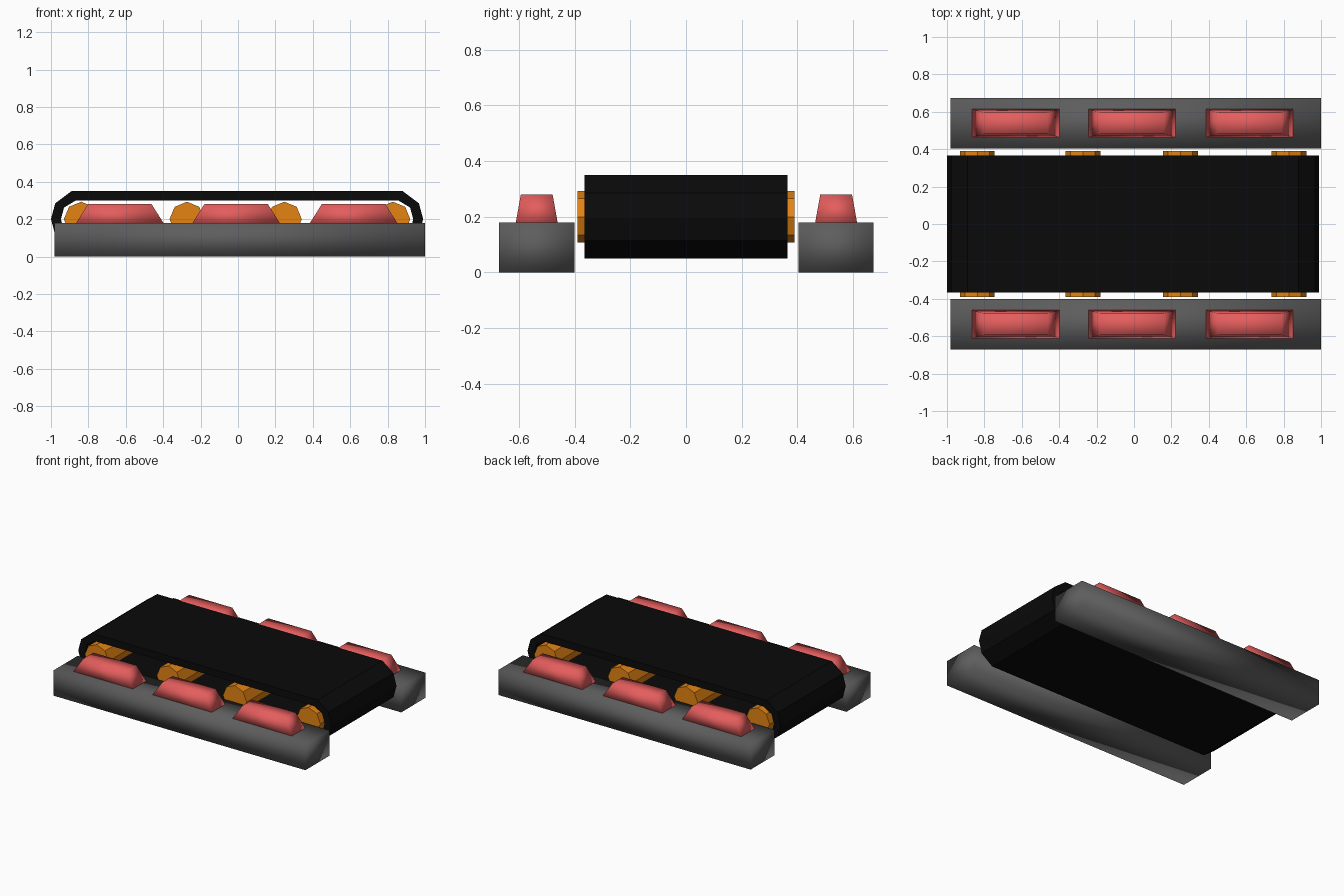
import bpy, bmesh, math
from mathutils import Matrix

if "Cube" in bpy.data.objects:
    bpy.data.objects.remove(bpy.data.objects["Cube"])


def material(name, rgb):
    m = bpy.data.materials.new(name)
    m.diffuse_color = (*rgb, 1)
    m.use_nodes = True
    m.node_tree.nodes["Principled BSDF"].inputs["Base Color"].default_value = m.diffuse_color
    return m


GREY = material("dark grey", (0.11, 0.11, 0.11))
RED = material("red", (0.78, 0.11, 0.11))
ORANGE = material("orange", (0.78, 0.23, 0.007))
BLACK = material("black", (0.003, 0.003, 0.003))


def finish(name, bm, mat, smooth):
    bmesh.ops.recalc_face_normals(bm, faces=bm.faces)
    for f in bm.faces:
        f.smooth = smooth
    me = bpy.data.meshes.new(name)
    bm.to_mesh(me)
    bm.free()
    me.materials.append(mat)
    ob = bpy.data.objects.new(name, me)
    bpy.context.collection.objects.link(ob)
    return ob


def tapered_box(name, x0, x1, y0, y1, z0, z1, mat, inset_x=0.0, inset_y=0.0):
    """Box whose top face is inset in x and y."""
    bm = bmesh.new()
    bmesh.ops.create_cube(bm, size=2)
    for v in bm.verts:
        top = v.co.z > 0
        sx = (x1 - x0) / 2 - (inset_x if top else 0)
        sy = (y1 - y0) / 2 - (inset_y if top else 0)
        v.co = ((x0 + x1) / 2 + v.co.x * sx,
                (y0 + y1) / 2 + v.co.y * sy, z1 if top else z0)
    return finish(name, bm, mat, True)


# Side rails with three raised blocks each
for side, y in (("front", -0.536), ("back", 0.539)):
    tapered_box(side + "_rail", -0.98, 1.0, y - 0.135, y + 0.135, 0, 0.18, GREY)
    for i, x in enumerate((-0.632, -0.01, 0.618)):
        tapered_box(f"{side}_block_{i + 1}", x - 0.233, x + 0.233,
                    y - 0.075, y + 0.075, 0.18, 0.28, RED, 0.063, 0.018)

# Eight-sided rollers running across under the belt
for i, x in enumerate((-0.838, -0.273, 0.248, 0.828)):
    bm = bmesh.new()
    bmesh.ops.create_cone(bm, cap_ends=True, segments=8, radius1=0.093,
                          radius2=0.093, depth=0.78)
    bm.transform(Matrix.Translation((x, 0, 0.2)) @ Matrix.Rotation(math.pi / 2, 4, 'X'))
    finish(f"roller_{i + 1}", bm, ORANGE, False)


# Belt: hollow loop with faceted ends
def loop(end_pts):
    right = [(x - 0.005, 0.2 + z) for x, z in end_pts]
    left = [(-x - 0.005, 0.2 + z) for x, z in reversed(end_pts)]
    return right + left


outer = loop([(0.885, 0.15), (0.972, 0.085), (0.995, 0), (0.972, -0.085), (0.885, -0.15)])
inner = loop([(0.862, 0.10), (0.925, 0.062), (0.942, 0), (0.925, -0.062), (0.862, -0.10)])
bm = bmesh.new()
rings = [[bm.verts.new((x, y, z)) for x, z in pts]
         for pts, y in ((outer, -0.365), (outer, 0.365), (inner, 0.365), (inner, -0.365))]
n = len(outer)
for r in range(4):
    a, b = rings[r], rings[(r + 1) % 4]
    for k in range(n):
        bm.faces.new((a[k], a[(k + 1) % n], b[(k + 1) % n], b[k]))
finish("belt", bm, BLACK, False)
